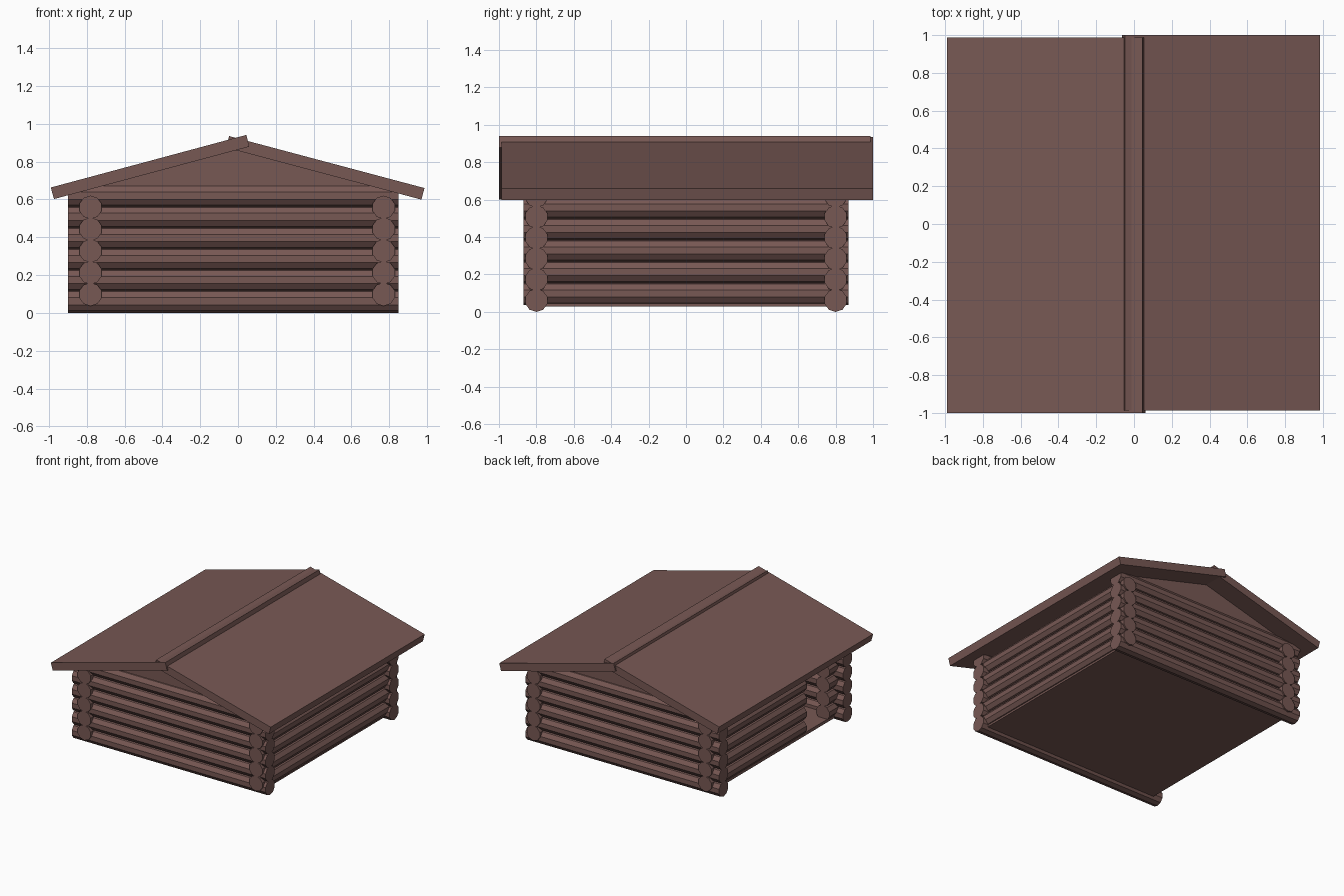
import bpy, bmesh, math
from mathutils import Vector

if "Cube" in bpy.data.objects:
    bpy.data.objects.remove(bpy.data.objects["Cube"])

wood = bpy.data.materials.new("brown wood")
wood.diffuse_color = (0.185, 0.098, 0.088, 1)
wood.use_nodes = True
wood.node_tree.nodes["Principled BSDF"].inputs["Base Color"].default_value = wood.diffuse_color


def prism(name, profile, axis, start, end):
    """Extrude a 2D profile along x or y; profile is (other horizontal, z)."""
    bm = bmesh.new()

    def point(a, b, t):
        return (t, a, b) if axis == 'x' else (a, t, b)
    first = [bm.verts.new(point(a, b, start)) for a, b in profile]
    last = [bm.verts.new(point(a, b, end)) for a, b in profile]
    bm.faces.new(first)
    bm.faces.new(last[::-1])
    n = len(profile)
    for i in range(n):
        j = (i + 1) % n
        bm.faces.new((first[j], first[i], last[i], last[j]))
    bmesh.ops.recalc_face_normals(bm, faces=bm.faces[:])
    mesh = bpy.data.meshes.new(name)
    bm.to_mesh(mesh)
    bm.free()
    mesh.materials.append(wood)
    obj = bpy.data.objects.new(name, mesh)
    bpy.context.collection.objects.link(obj)
    return obj


def log(name, axis, a, z, start, end, r=0.062, sides=10):
    ring = [(a + r * math.cos(math.radians(18) + i * math.tau / sides),
             z + r * math.sin(math.radians(18) + i * math.tau / sides))
            for i in range(sides)]
    return prism(name, ring, axis, start, end)


# Front and back walls
for side, y in (("front", -0.80), ("back", 0.80)):
    for i in range(6):
        log(side + "_log", 'x', y, 0.062 + 0.1115 * i, -0.90, 0.85)

# Right wall, and left wall with the doorway cut from its lower logs
for i in range(5):
    z = 0.098 + 0.115 * i
    log("right_log", 'y', 0.77, z, -0.87, 0.87)
    if i < 4:
        log("left_log_long", 'y', -0.78, z, -0.36, 0.87)
        log("left_log_short", 'y', -0.78, z, -0.87, -0.65)
    else:
        log("left_log_top", 'y', -0.78, z, -0.87, 0.87)

# Floor
prism("floor", [(-0.82, 0.03), (0.80, 0.03), (0.80, 0.055), (-0.82, 0.055)],
      'y', -0.80, 0.80)

# Gable ends
for y in (-0.80, 0.80):
    prism("gable", [(-0.80, 0.63), (0.80, 0.63), (0.80, 0.66), (0, 0.875), (-0.80, 0.66)],
          'y', y - 0.03, y + 0.03)

# Roof slabs crossing at the ridge
prism("roof_left", [(-0.99, 0.663), (-0.973, 0.602), (0.06, 0.879), (0.044, 0.941)],
      'y', -1.0, 0.987)
prism("roof_right", [(0.986, 0.660), (0.97, 0.599), (-0.063, 0.874), (-0.047, 0.935)],
      'y', -0.987, 1.0)
